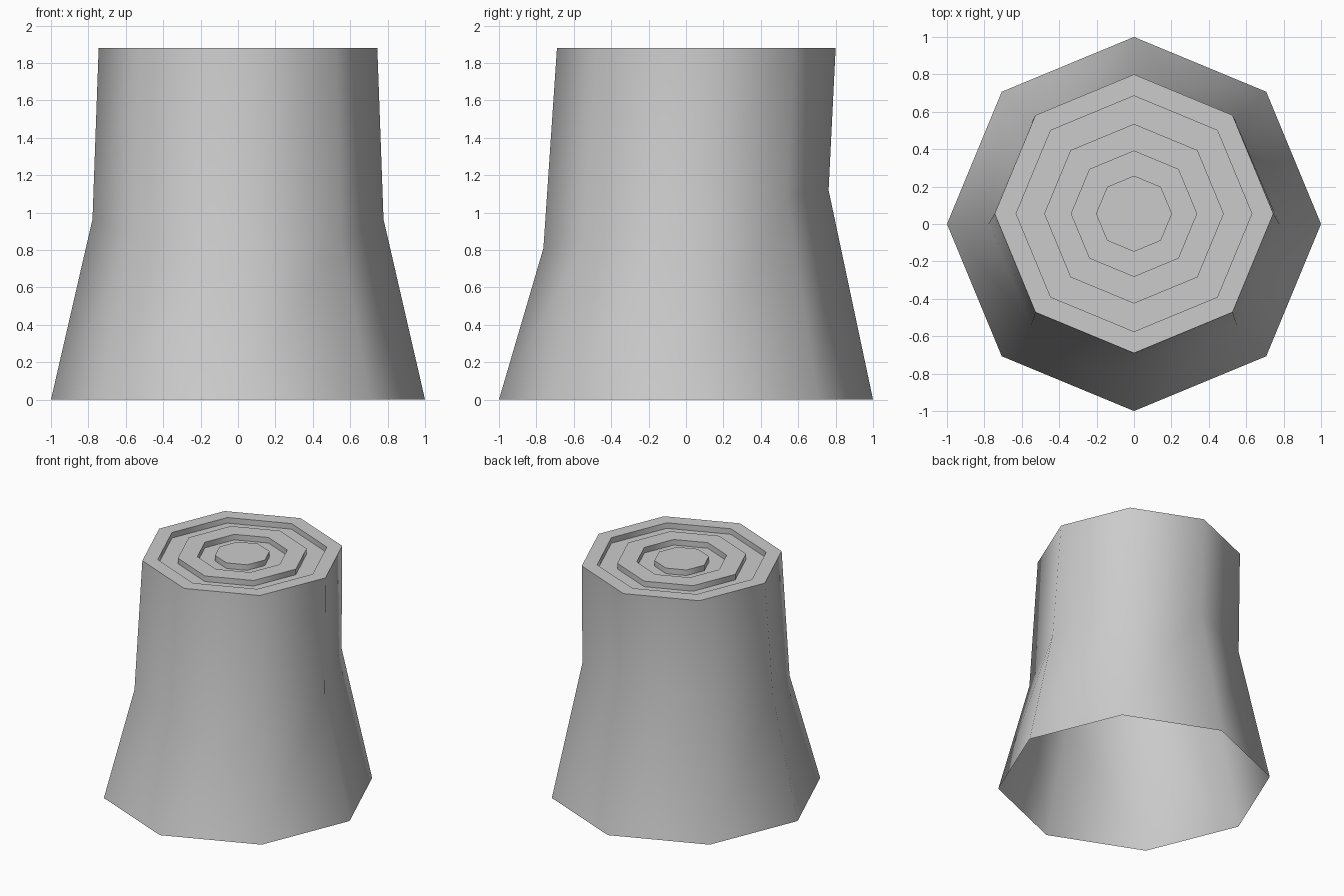
import bpy, bmesh
from math import sin, cos, tau, radians

if "Cube" in bpy.data.objects:
    bpy.data.objects.remove(bpy.data.objects["Cube"])

SIDES = 8
TOP, DEPTH, TOP_Y = 1.88, 0.045, 0.055
bm = bmesh.new()


def ring(radius, z, y=0.0, tilt=0.0):
    """Octagon of vertices, optionally tilted about the x axis."""
    verts = []
    for i in range(SIDES):
        a = tau * i / SIDES
        dy = radius * sin(a)
        verts.append(bm.verts.new((radius * cos(a), y + dy * cos(tilt), z + dy * sin(tilt))))
    return verts


# Flared trunk: wide base, tilted waist, offset flat top
rings = [ring(1.0, 0), ring(0.778, 0.965, 0, radians(11.5)), ring(0.745, TOP, TOP_Y)]

# Growth-ring grooves cut into the top
for outer, inner in ((0.63, 0.48), (0.335, 0.203)):
    for radius, z in ((outer, TOP), (outer, TOP - DEPTH), (inner, TOP - DEPTH), (inner, TOP)):
        rings.append(ring(radius, z, TOP_Y))

# Skin the rings; the bottom stays open
for a, b in zip(rings, rings[1:]):
    for i in range(SIDES):
        j = (i + 1) % SIDES
        bm.faces.new((a[i], a[j], b[j], b[i]))
bm.faces.new(rings[-1])

mesh = bpy.data.meshes.new("tree_stump")
bm.to_mesh(mesh)
bm.free()
stump = bpy.data.objects.new("tree_stump", mesh)
bpy.context.collection.objects.link(stump)

# Smooth bark, crisp rim and grooves
bpy.context.view_layer.objects.active = stump
stump.select_set(True)
bpy.ops.object.shade_smooth_by_angle(angle=radians(60))
